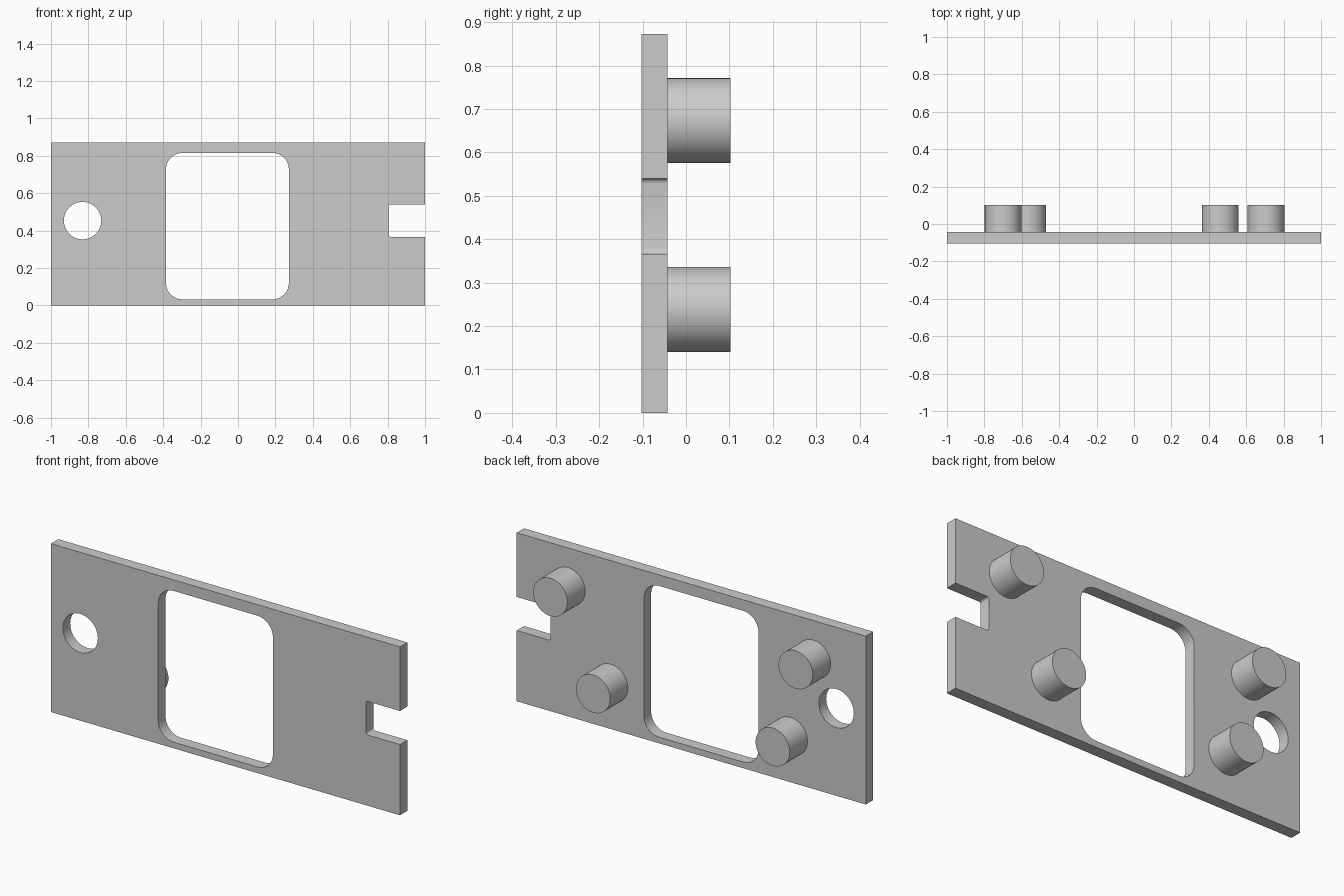
import bpy
import bmesh
from math import cos, sin, pi, radians
from mathutils import Matrix, Vector

cube = bpy.data.objects.get("Cube")
if cube:
    bpy.data.objects.remove(cube, do_unlink=True)

FRONT, BACK, PEG_END = -0.103, -0.043, 0.102
HEIGHT = 0.872

grey = bpy.data.materials.new("plain grey")
grey.use_nodes = True
colour = (0.6, 0.6, 0.6, 1)
grey.diffuse_color = colour
grey.node_tree.nodes["Principled BSDF"].inputs["Base Color"].default_value = colour


def arc(x, z, radius, start, end, steps):
    """Points along an arc, angles in degrees."""
    angles = [radians(start + (end - start) * i / steps) for i in range(steps + 1)]
    return [(x + radius * cos(a), z + radius * sin(a)) for a in angles]


def rounded_rect(x0, x1, z0, z1, r):
    return (arc(x1 - r, z1 - r, r, 0, 90, 10) + arc(x0 + r, z1 - r, r, 90, 180, 10)
            + arc(x0 + r, z0 + r, r, 180, 270, 10) + arc(x1 - r, z0 + r, r, 270, 360, 10))


def finish(bm, name):
    bmesh.ops.recalc_face_normals(bm, faces=bm.faces)
    mesh = bpy.data.meshes.new(name)
    bm.to_mesh(mesh)
    bm.free()
    mesh.materials.append(grey)
    obj = bpy.data.objects.new(name, mesh)
    bpy.context.collection.objects.link(obj)
    bpy.ops.object.select_all(action="DESELECT")
    obj.select_set(True)
    bpy.context.view_layer.objects.active = obj
    bpy.ops.object.shade_smooth_by_angle(angle=radians(30))


# Plate: outline with a side notch, a large window and a round hole
fillet = 0.012
notch_x, notch_low, notch_high = 0.805, 0.366, 0.54
outline = ([(-1, 0), (1, 0), (1, notch_low)]
           + arc(notch_x + fillet, notch_low + fillet, fillet, 270, 180, 4)
           + arc(notch_x + fillet, notch_high - fillet, fillet, 180, 90, 4)
           + [(1, notch_high), (1, HEIGHT), (-1, HEIGHT)])
window = rounded_rect(-0.385, 0.272, 0.032, 0.815, 0.088)
hole = arc(-0.831, 0.453, 0.1, 0, 360, 48)[:-1]

bm = bmesh.new()
for loop in (outline, window, hole):
    verts = [bm.verts.new((x, FRONT, z)) for x, z in loop]
    for i, v in enumerate(verts):
        bm.edges.new((verts[i - 1], v))
bmesh.ops.triangle_fill(bm, use_beauty=True, edges=bm.edges[:], normal=Vector((0, -1, 0)))
result = bmesh.ops.extrude_face_region(bm, geom=bm.faces[:], use_keep_orig=True)
moved = [g for g in result["geom"] if isinstance(g, bmesh.types.BMVert)]
bmesh.ops.translate(bm, verts=moved, vec=(0, BACK - FRONT, 0))
finish(bm, "plate")

# Four round pegs on the back of the plate
pegs = {"upper_left_peg": (0.706, 0.673), "lower_left_peg": (0.461, 0.238),
        "upper_right_peg": (-0.7, 0.673), "lower_right_peg": (-0.568, 0.238)}
for name, (x, z) in pegs.items():
    bm = bmesh.new()
    place = Matrix.Translation((x, (BACK + PEG_END) / 2, z)) @ Matrix.Rotation(pi / 2, 4, "X")
    bmesh.ops.create_cone(bm, cap_ends=True, segments=48, radius1=0.098, radius2=0.098,
                          depth=PEG_END - BACK, matrix=place)
    finish(bm, name)
